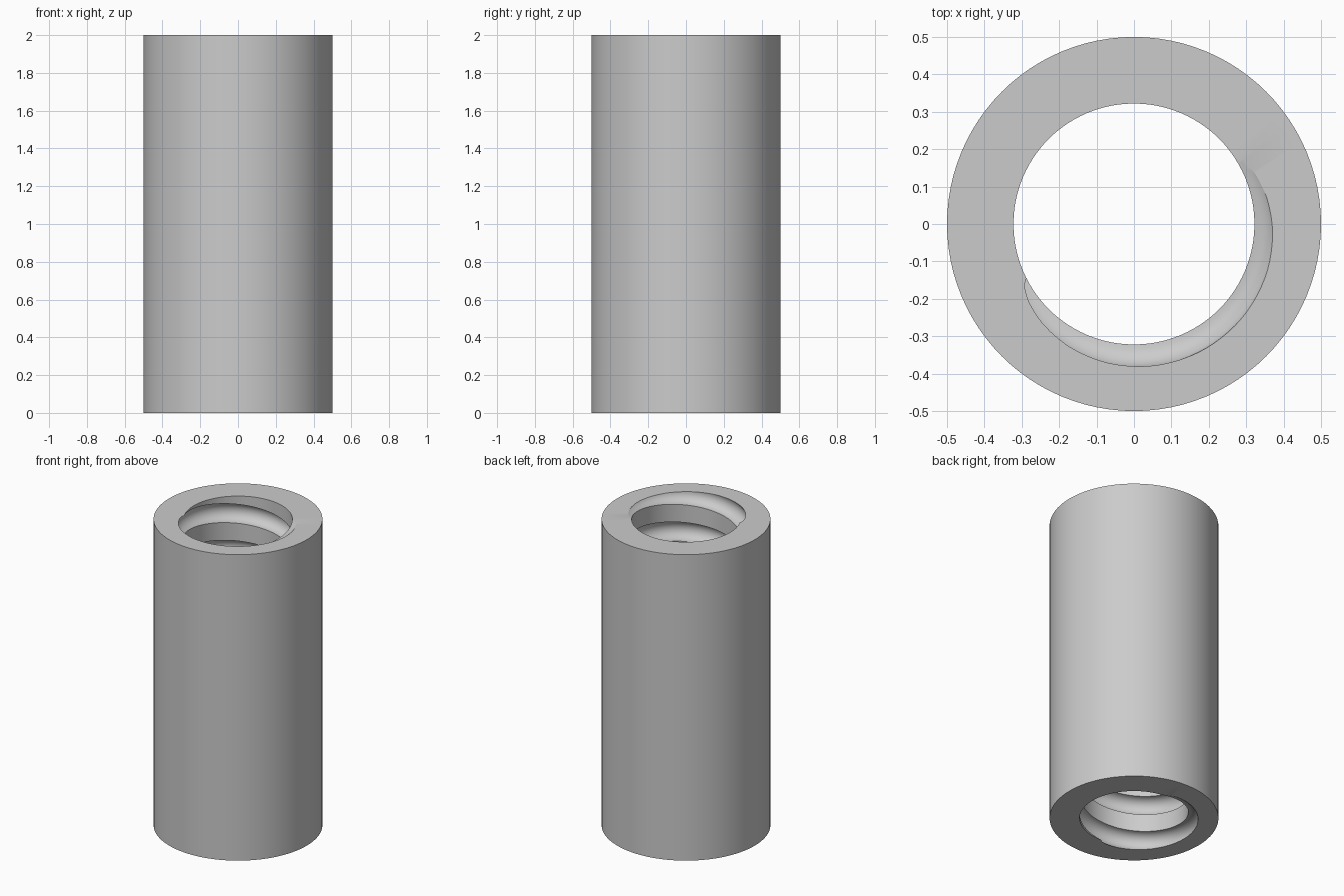
import bpy, bmesh, math
from mathutils import Vector

if "Cube" in bpy.data.objects:
    bpy.data.objects.remove(bpy.data.objects["Cube"])

HEIGHT, OUTER, BORE = 2.0, 0.5, 0.322
GROOVE = 0.062            # radius of the half-round helical groove
PITCH = 0.2395
TOP_ANGLE = math.radians(-60)   # where the groove centre meets the top face
N = 96                    # steps per turn
ARC = 14                  # segments across the groove

# One pitch of wall section as (radius, height offset): half-round groove then plain land
profile = [(BORE + GROOVE * math.cos(a), GROOVE * math.sin(a))
           for a in (-math.pi / 2 + math.pi * k / ARC for k in range(ARC + 1))]
M = len(profile)

bm = bmesh.new()

# Threaded bore: sweep the section along a right-handed helix
turns_below = math.ceil((HEIGHT + 0.4) / PITCH)
first, last = -turns_below * N, 2 * N
rows = {}
for i in range(first, last + 1):
    a = TOP_ANGLE + 2 * math.pi * i / N
    zc = HEIGHT + PITCH * i / N
    rows[i] = [bm.verts.new((r * math.cos(a), r * math.sin(a), zc + dz)) for r, dz in profile]
for i in range(first, last - N):
    for j in range(M):
        if j < M - 1:
            quad = (rows[i][j], rows[i + 1][j], rows[i + 1][j + 1], rows[i][j + 1])
        else:  # land joins the groove one turn higher
            quad = (rows[i][j], rows[i + 1][j], rows[i + 1 + N][0], rows[i + N][0])
        bm.faces.new(quad)

# Trim the bore flush with both ends
for z, n in ((HEIGHT, 1), (0.0, -1)):
    bmesh.ops.bisect_plane(bm, geom=bm.verts[:] + bm.edges[:] + bm.faces[:], dist=1e-6,
                           plane_co=(0, 0, z), plane_no=(0, 0, n), clear_outer=True)
bmesh.ops.delete(bm, geom=[v for v in bm.verts if not v.link_faces], context='VERTS')

# Outer wall
rings = [[bm.verts.new((OUTER * math.cos(2 * math.pi * i / N),
                        OUTER * math.sin(2 * math.pi * i / N), z)) for i in range(N)]
         for z in (0.0, HEIGHT)]
for i in range(N):
    k = (i + 1) % N
    bm.faces.new((rings[0][i], rings[0][k], rings[1][k], rings[1][i]))

# Flat end faces between the outer rim and the bore outline
for z in (0.0, HEIGHT):
    rim = [e for e in bm.edges if e.is_boundary and all(abs(v.co.z - z) < 1e-4 for v in e.verts)]
    bmesh.ops.triangle_fill(bm, edges=rim, use_beauty=True, normal=Vector((0, 0, 1)))

bmesh.ops.recalc_face_normals(bm, faces=bm.faces[:])
mesh = bpy.data.meshes.new("threaded_sleeve")
bm.to_mesh(mesh)
bm.free()

sleeve = bpy.data.objects.new("threaded_sleeve", mesh)
bpy.context.collection.objects.link(sleeve)
grey = bpy.data.materials.new("plain grey")
grey.diffuse_color = (0.6, 0.6, 0.6, 1)
grey.use_nodes = True
grey.node_tree.nodes["Principled BSDF"].inputs["Base Color"].default_value = grey.diffuse_color
mesh.materials.append(grey)

bpy.context.view_layer.objects.active = sleeve
sleeve.select_set(True)
bpy.ops.object.shade_smooth_by_angle(angle=math.radians(30))
